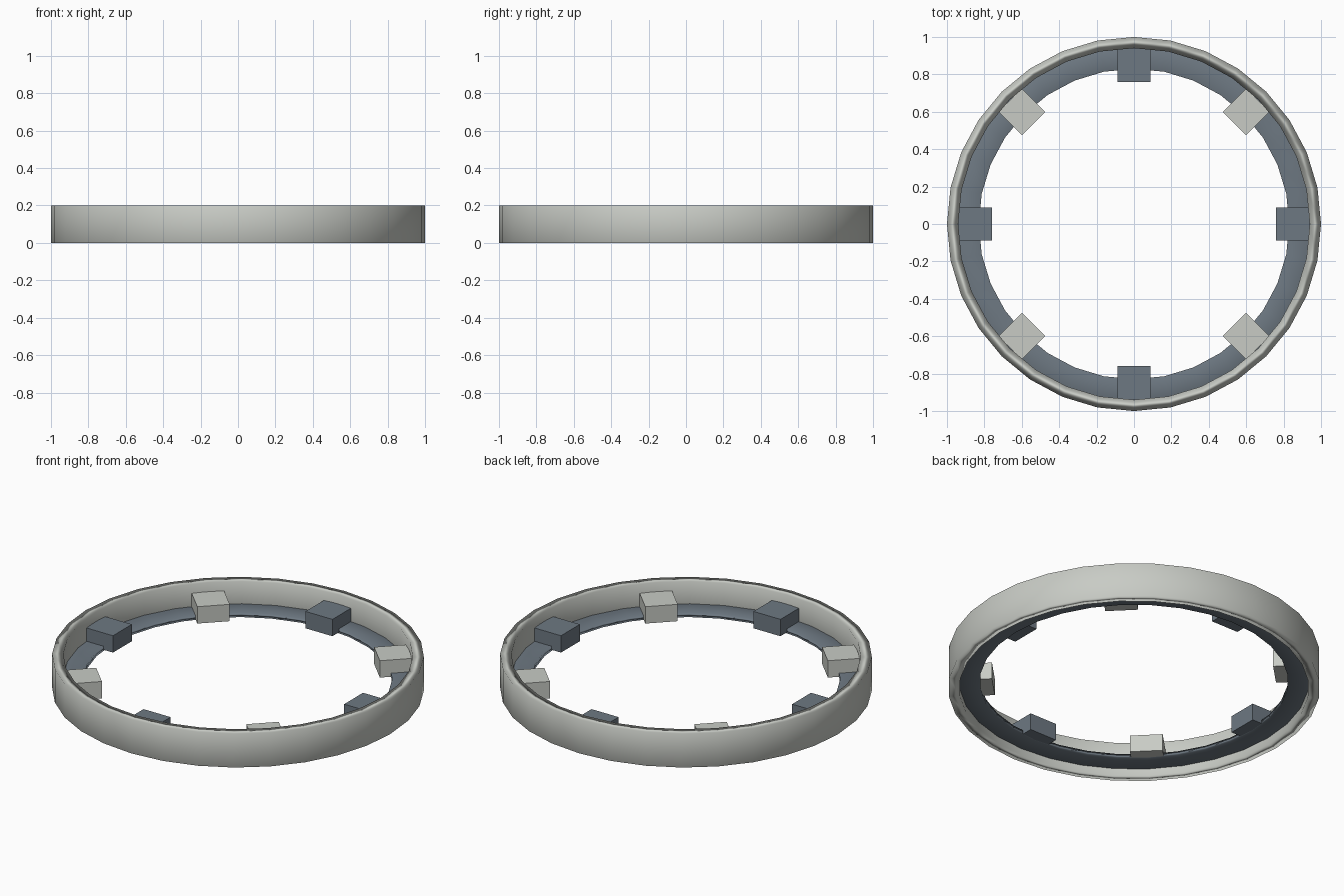
import bpy
import bmesh
from math import cos, sin, pi
from mathutils import Matrix

cube = bpy.data.objects.get("Cube")
if cube:
    bpy.data.objects.remove(cube, do_unlink=True)


def make_material(name, color):
    mat = bpy.data.materials.new(name)
    mat.use_nodes = True
    mat.diffuse_color = color
    mat.node_tree.nodes["Principled BSDF"].inputs["Base Color"].default_value = color
    return mat


light_grey = make_material("light grey", (0.58, 0.60, 0.56, 1))
slate = make_material("slate", (0.155, 0.19, 0.225, 1))


def add_object(name, bm, mat):
    bmesh.ops.recalc_face_normals(bm, faces=bm.faces)
    mesh = bpy.data.meshes.new(name)
    bm.to_mesh(mesh)
    bm.free()
    mesh.materials.append(mat)
    obj = bpy.data.objects.new(name, mesh)
    bpy.context.collection.objects.link(obj)
    return obj


def add_ring(name, inner, outer, bottom, top, mat, segments=32):
    """Rectangular profile swept round z, smooth with area-weighted normals."""
    profile = [(outer, bottom), (outer, top), (inner, top), (inner, bottom)]
    bm = bmesh.new()
    loops = []
    for i in range(segments):
        a = 2 * pi * i / segments
        loops.append([bm.verts.new((r * cos(a), r * sin(a), z)) for r, z in profile])
    for i, here in enumerate(loops):
        after = loops[(i + 1) % segments]
        for j in range(4):
            k = (j + 1) % 4
            bm.faces.new((here[j], after[j], after[k], here[k])).smooth = True
    obj = add_object(name, bm, mat)
    obj.modifiers.new("weighted normals", "WEIGHTED_NORMAL")
    return obj


# Outer band and the thin ledge inside it
add_ring("outer_band", 0.94, 1.0, 0, 0.2, light_grey)
add_ring("inner_ledge", 0.83, 0.945, 0.04, 0.068, slate)

# Eight blocks round the inside, alternating in colour
for i in range(8):
    bm = bmesh.new()
    bmesh.ops.create_cube(bm, size=1)
    place = (Matrix.Rotation(i * pi / 4, 4, "Z")
             @ Matrix.Translation((0.848, 0, 0.097))
             @ Matrix.Diagonal((0.178, 0.177, 0.1, 1)))
    bmesh.ops.transform(bm, matrix=place, verts=bm.verts)
    add_object(f"block_{i + 1}", bm, light_grey if i % 2 else slate)
